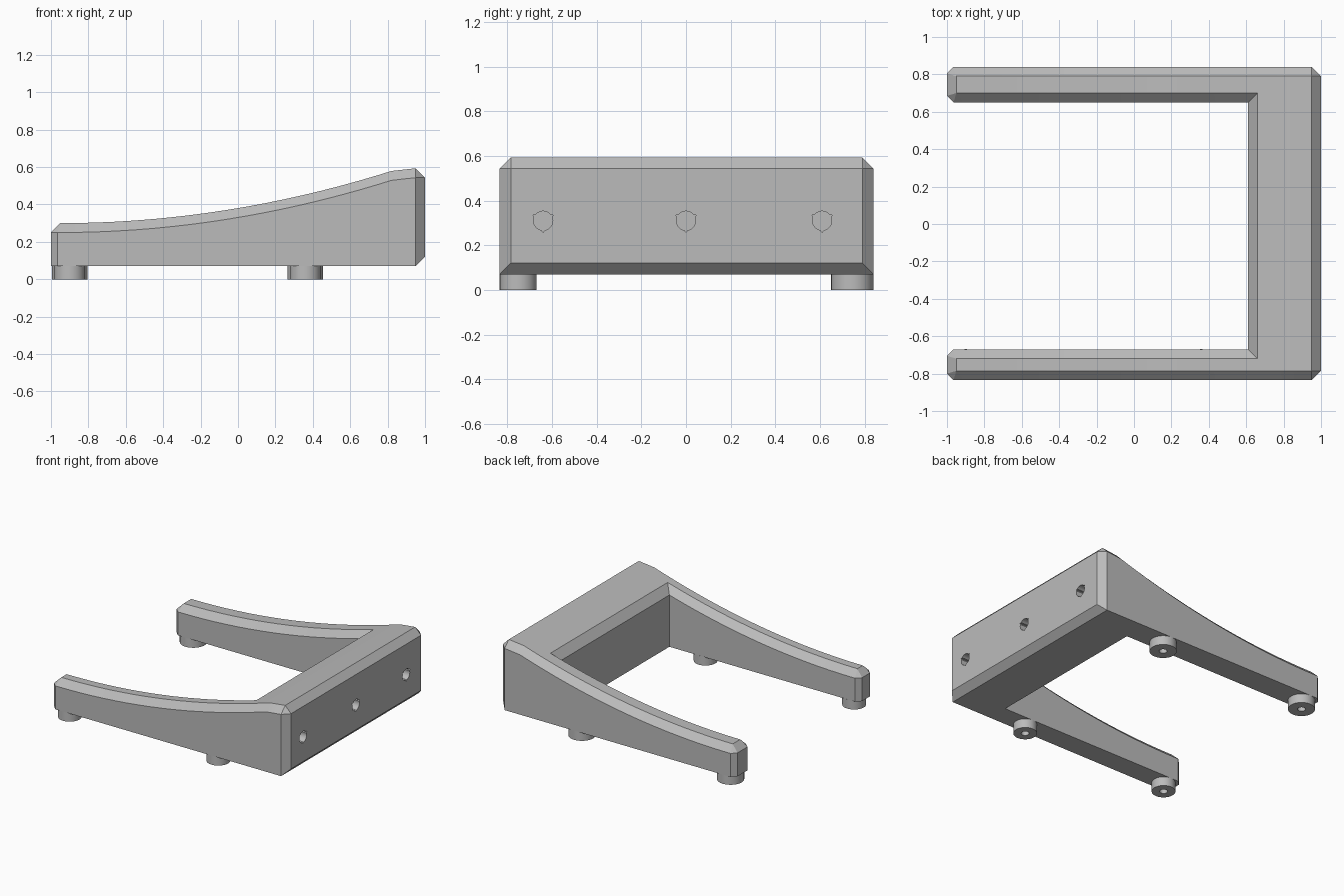
import bpy, bmesh
from math import cos, sin, pi, radians

cube = bpy.data.objects.get("Cube")
if cube:
    bpy.data.objects.remove(cube, do_unlink=True)

grey = bpy.data.materials.new("light_grey")
grey.use_nodes = True
COLOUR = (0.5, 0.5, 0.5, 1)
grey.diffuse_color = COLOUR
grey.node_tree.nodes["Principled BSDF"].inputs["Base Color"].default_value = COLOUR

BASE, TALL, CH, TIP = 0.07, 0.6, 0.05, 0.035   # underside, blank height, bevel, arm tip bevel
FRONT_OUT, FRONT_IN, BACK_IN, BACK_OUT = -0.835, -0.67, 0.65, 0.84
BAR_IN = 0.61


def top_height(x):
    """Height of the swept upper surface along the arms."""
    if x > 0.82:
        return 0.579 + (min(x, 0.95) - 0.82) * 0.11
    return 0.30 + 0.089 * max(x + 0.95, 0) ** 2


def make_object(name, bm):
    bmesh.ops.recalc_face_normals(bm, faces=bm.faces)
    mesh = bpy.data.meshes.new(name)
    bm.to_mesh(mesh)
    bm.free()
    mesh.materials.append(grey)
    obj = bpy.data.objects.new(name, mesh)
    bpy.context.collection.objects.link(obj)
    return obj


def select_only(obj):
    bpy.ops.object.select_all(action='DESELECT')
    obj.select_set(True)
    bpy.context.view_layer.objects.active = obj


def smooth(obj):
    select_only(obj)
    bpy.ops.object.shade_smooth_by_angle(angle=radians(20))


# U-shaped frame: plan outline paired with its inset top outline
def make_frame():
    fo, fi, bi, bo = FRONT_OUT, FRONT_IN, BACK_IN, BACK_OUT
    lo, hi, inner = CH - 1, 1 - CH, BAR_IN + CH
    plan = [
        ((TIP - 1, fo), (lo, fo + CH)), ((hi, fo), (hi, fo + CH)),
        ((1, fo + CH), (hi, fo + CH)), ((1, bo - CH), (hi, bo - CH)),
        ((hi, bo), (hi, bo - CH)), ((TIP - 1, bo), (lo, bo - CH)),
        ((-1, bo - TIP), (lo, bo - CH)), ((-1, bi + TIP), (lo, bi + CH)),
        ((TIP - 1, bi), (lo, bi + CH)), ((BAR_IN, bi), (inner, bi + CH)),
        ((BAR_IN, fi), (inner, fi - CH)), ((TIP - 1, fi), (lo, fi - CH)),
        ((-1, fi - TIP), (lo, fi - CH)), ((-1, fo + TIP), (lo, fo + CH)),
    ]
    bm = bmesh.new()
    cache = {}

    def vert(x, y, z):
        key = (round(x, 4), round(y, 4), round(z, 4))
        if key not in cache:
            cache[key] = bm.verts.new(key)
        return cache[key]

    def face(verts):
        unique = list(dict.fromkeys(verts))
        if len(unique) > 2:
            bm.faces.new(unique)

    low = [vert(*o, BASE + CH if o[0] == 1 else BASE) for o, _ in plan]
    mid = [vert(*o, TALL - CH) for o, _ in plan]
    top = [vert(*i, TALL) for _, i in plan]
    for a in range(len(plan)):
        b = (a + 1) % len(plan)
        face([low[a], low[b], mid[b], mid[a]])
        face([mid[a], mid[b], top[b], top[a]])
    face(top)
    face([low[1], low[4], low[3], low[2]])           # bevel under the crossbar
    face([v for k, v in enumerate(low) if k not in (2, 3)])

    # Slice across the arms, then drop the upper surface onto the sweep
    cuts = [-0.95 + 0.1 * k for k in range(18)] + [0.82, 0.88]
    for x in cuts:
        bmesh.ops.bisect_plane(bm, geom=bm.verts[:] + bm.edges[:] + bm.faces[:],
                               dist=0.0005, plane_co=(x, 0, 0), plane_no=(1, 0, 0))
    for v in bm.verts:
        if v.co.z > BASE + CH + 0.01:
            v.co.z += top_height(v.co.x) - TALL
    return make_object("frame", bm)


# Three-lobed blind hole in the outer side of the crossbar
def cut_socket(frame, y, z=0.31, depth=0.2):
    bm = bmesh.new()
    ring = []
    for k in range(36):
        a = 2 * pi * k / 36 + pi / 6
        radius = 0.053 if k % 12 == 0 else 0.043
        ring.append(bm.verts.new((1 - depth, y + radius * cos(a), z + radius * sin(a))))
    base = bm.faces.new(ring)
    out = bmesh.ops.extrude_face_region(bm, geom=[base])["geom"]
    bmesh.ops.translate(bm, vec=(depth + 0.1, 0, 0),
                        verts=[g for g in out if isinstance(g, bmesh.types.BMVert)])
    cutter = make_object("socket_cutter", bm)
    cutter.hide_render = True
    mod = frame.modifiers.new("socket", 'BOOLEAN')
    mod.object, mod.operation, mod.solver = cutter, 'DIFFERENCE', 'EXACT'
    select_only(frame)
    bpy.ops.object.modifier_apply(modifier=mod.name)
    bpy.data.objects.remove(cutter, do_unlink=True)


# Round foot with a screw recess in its underside
def make_foot(name, x, y, radius):
    bm = bmesh.new()
    profile = [(0, 0.05), (0.028, 0.05), (0.028, 0), (radius, 0), (radius, BASE)]
    verts = [bm.verts.new((r, 0, z)) for r, z in profile]
    edges = [bm.edges.new(pair) for pair in zip(verts, verts[1:])]
    bmesh.ops.spin(bm, geom=verts + edges, cent=(0, 0, 0), axis=(0, 0, 1),
                   angle=2 * pi, steps=32)
    bmesh.ops.remove_doubles(bm, verts=bm.verts, dist=0.0005)
    bmesh.ops.holes_fill(bm, edges=[e for e in bm.edges if e.is_boundary], sides=0)
    foot = make_object(name, bm)
    foot.location = (x, y, 0)
    smooth(foot)


frame = make_frame()
for y in (-0.64, 0, 0.61):
    cut_socket(frame, y)
smooth(frame)

for side, y, radius in (("front", -0.752, 0.083), ("back", 0.745, 0.095)):
    for end, x in (("tip", -0.9), ("crossbar", 0.36)):
        make_foot(f"{side}_{end}_foot", x, y, radius)
